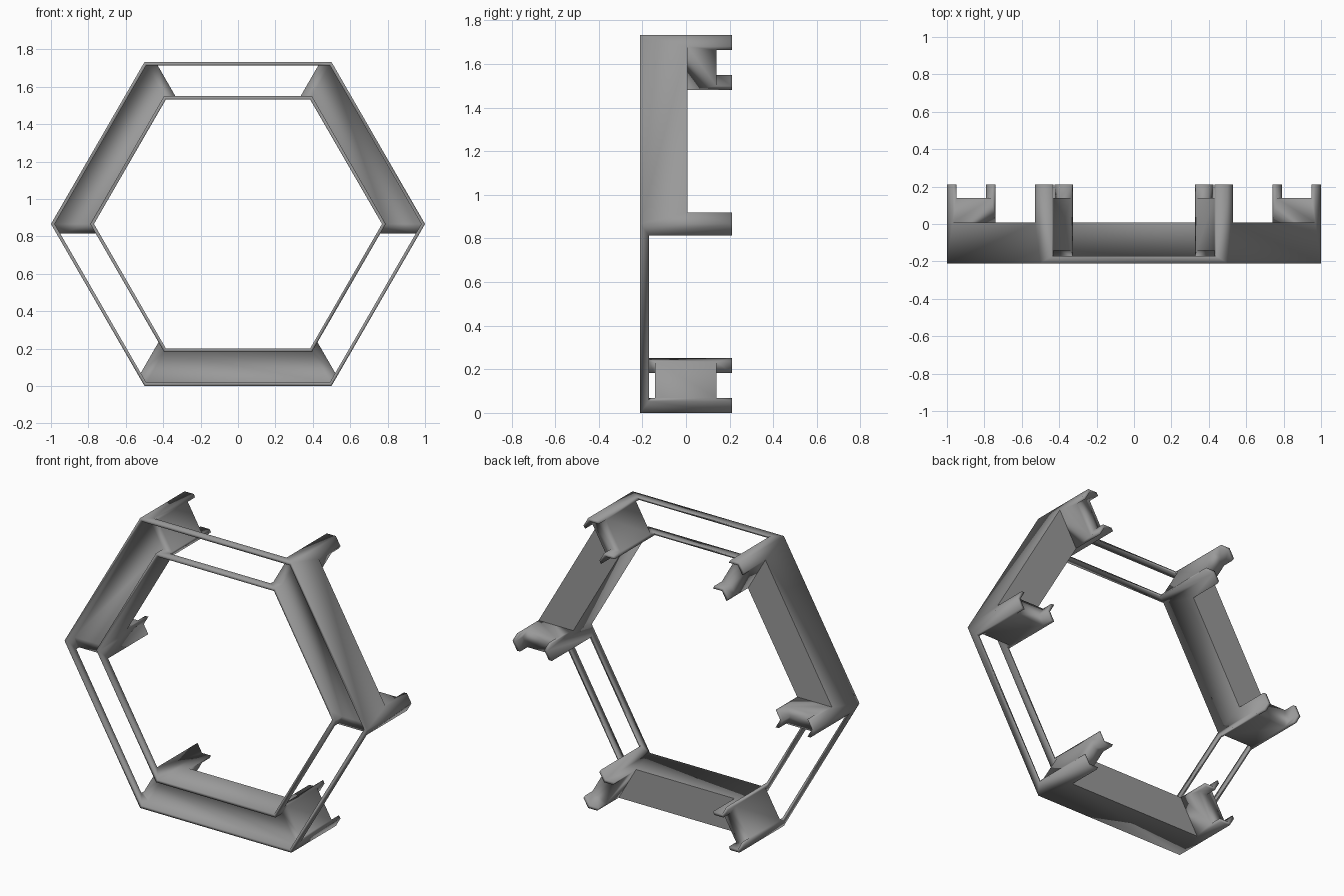
import bpy, bmesh, math
from mathutils import Vector

if "Cube" in bpy.data.objects:
    bpy.data.objects.remove(bpy.data.objects["Cube"])

CENTRE_Z = math.sqrt(3) / 2
RADII = [1.0, 0.98, 0.79, 0.77]                    # outer rim, inner rim
DEPTHS = [-0.21, -0.17, -0.143, 0.007, 0.14, 0.21]  # front rail ... tab tips
HALF_POST = 0.052
STATIONS = 18                                      # three per hexagon corner


def corner(k, r):
    a = math.radians(60 * k)
    return Vector((math.cos(a) * r, math.sin(a) * r))


def point(i, j, d):
    """Point at station i around the hexagon, radius j, depth d."""
    k, step = divmod(i % STATIONS, 3)
    p = corner(k, RADII[j])
    if step != 1:
        along = corner(k + step - 1, RADII[j]) - p
        p = p + along.normalized() * HALF_POST / math.sin(math.radians(60))
    return (p.x, DEPTHS[d], p.y + CENTRE_Z)


def filled(i, j, d):
    """Whether this cell of the frame is solid."""
    i %= STATIONS
    if not (0 <= j <= 2 and 0 <= d <= 4):
        return False
    post = i % 3 < 2
    panel = not post and (i // 3) % 2 == 0
    if j == 1:                                     # posts and panels between rims
        return d in (2, 3) if post else (panel and d == 2)
    return post or d <= (2 if panel else 0)        # rims with corner tabs


# Cell faces: neighbour offset and the four corner offsets
SIDES = [
    ((-1, 0, 0), [(0, 0, 0), (0, 1, 0), (0, 1, 1), (0, 0, 1)]),
    ((1, 0, 0), [(1, 0, 0), (1, 0, 1), (1, 1, 1), (1, 1, 0)]),
    ((0, -1, 0), [(0, 0, 0), (0, 0, 1), (1, 0, 1), (1, 0, 0)]),
    ((0, 1, 0), [(0, 1, 0), (1, 1, 0), (1, 1, 1), (0, 1, 1)]),
    ((0, 0, -1), [(0, 0, 0), (1, 0, 0), (1, 1, 0), (0, 1, 0)]),
    ((0, 0, 1), [(0, 0, 1), (0, 1, 1), (1, 1, 1), (1, 0, 1)]),
]


def build(name, material):
    bm = bmesh.new()
    verts = {}

    def vert(i, j, d):
        key = (i % STATIONS, j, d)
        if key not in verts:
            verts[key] = bm.verts.new(point(*key))
        return verts[key]

    for i in range(STATIONS):
        for j in range(3):
            for d in range(5):
                if not filled(i, j, d):
                    continue
                for (a, b, c), quad in SIDES:
                    if not filled(i + a, j + b, d + c):
                        bm.faces.new([vert(i + x, j + y, d + z) for x, y, z in quad])
    bmesh.ops.recalc_face_normals(bm, faces=bm.faces)
    # Merge the flat strips into whole faces, then shade smooth over all edges
    bmesh.ops.dissolve_limit(bm, angle_limit=math.radians(1),
                             verts=bm.verts, edges=bm.edges)
    for f in bm.faces:
        f.smooth = True
    # Crisp border around the flat back of each closed side
    for f in bm.faces:
        if f.normal.y > 0.99 and abs(f.calc_center_median().y - DEPTHS[3]) < 1e-4:
            for e in f.edges:
                e.smooth = False
    bmesh.ops.triangulate(bm, faces=bm.faces)
    mesh = bpy.data.meshes.new(name)
    bm.to_mesh(mesh)
    bm.free()
    mesh.materials.append(material)
    ob = bpy.data.objects.new(name, mesh)
    bpy.context.collection.objects.link(ob)


dark_grey = bpy.data.materials.new("dark_grey")
dark_grey.diffuse_color = (0.32, 0.32, 0.32, 1)
dark_grey.use_nodes = True
dark_grey.node_tree.nodes["Principled BSDF"].inputs["Base Color"].default_value = dark_grey.diffuse_color
# One welded frame: two hexagonal rims, three closed sides, six corner posts
build("hexagonal_frame", dark_grey)
